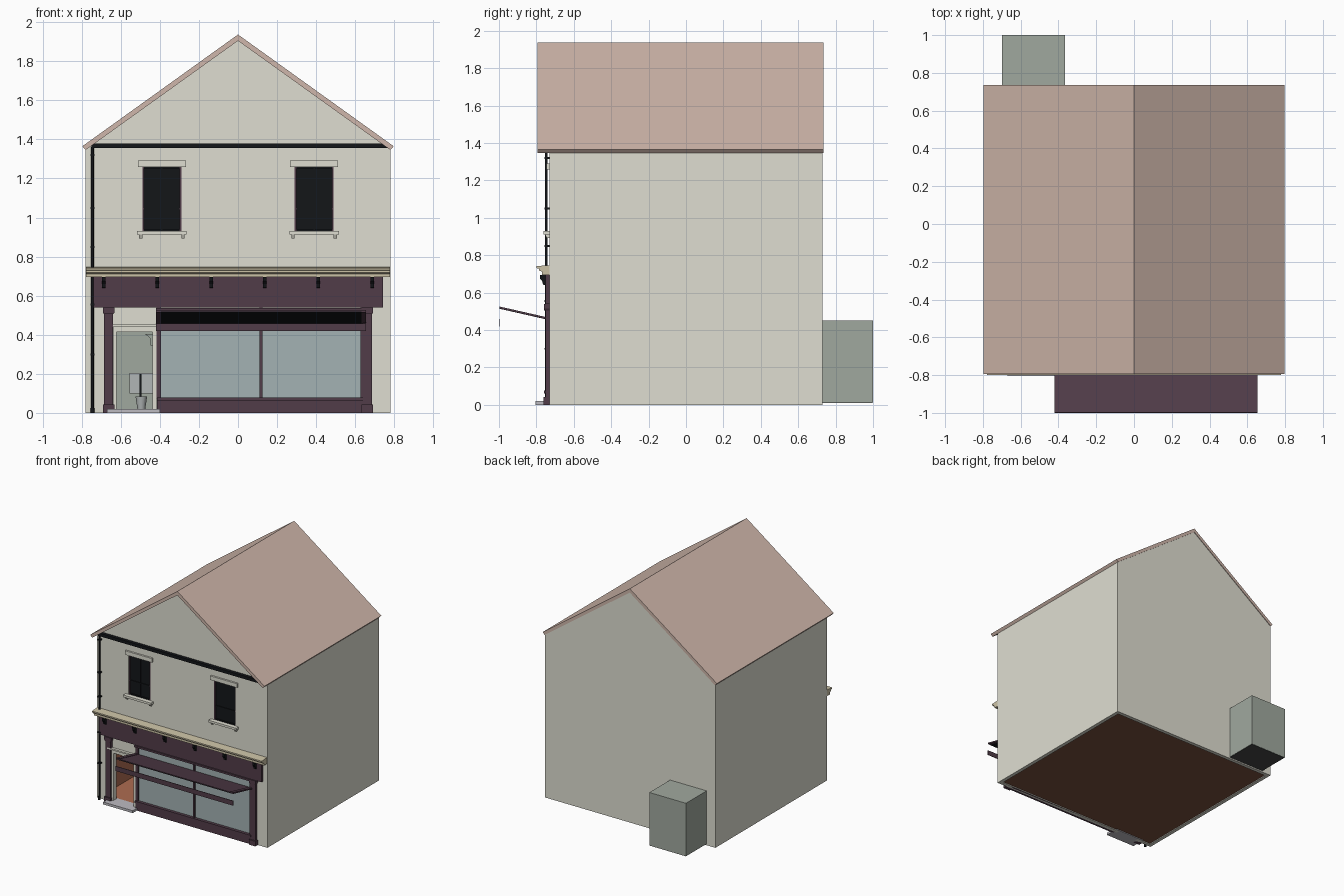
import bpy, bmesh, math
from mathutils import Vector

if "Cube" in bpy.data.objects:
    bpy.data.objects.remove(bpy.data.objects["Cube"])

def mat(name, r, g, b):
    m = bpy.data.materials.new(name)
    m.diffuse_color = (*[(c / 255) ** 2.2 for c in (r, g, b)], 1)
    m.use_nodes = True
    m.node_tree.nodes["Principled BSDF"].inputs["Base Color"].default_value = m.diffuse_color
    return m

CREAM = mat("cream_render", 222, 221, 208)
TILE = mat("roof_tile", 206, 181, 169)
PLUM = mat("plum_paint", 82, 62, 74)
STONE = mat("cornice_stone", 203, 193, 165)
IRON = mat("black_iron", 26, 28, 31)
GLASS = mat("shop_glass", 162, 177, 178)
SAGE = mat("sage_wall", 159, 167, 157)
TERRA = mat("terracotta", 172, 108, 82)
EARTH = mat("floor_underside", 120, 80, 64)
STEP = mat("step_stone", 188, 186, 192)
DARK = mat("dark_floor", 70, 72, 72)
GREY = mat("porcelain", 175, 180, 180)

def finish(name, bm, m):
    bmesh.ops.recalc_face_normals(bm, faces=bm.faces)
    me = bpy.data.meshes.new(name)
    bm.to_mesh(me)
    bm.free()
    ob = bpy.data.objects.new(name, me)
    bpy.context.collection.objects.link(ob)
    if m:
        me.materials.append(m)
    return ob

def box(name, x, y, z, m):
    bm = bmesh.new()
    bmesh.ops.create_cube(bm, size=1)
    for v in bm.verts:
        v.co = [lo + (c + .5) * (hi - lo) for c, (lo, hi) in zip(v.co, (x, y, z))]
    return finish(name, bm, m)

def prism(name, pts, axis, lo, hi, m):
    """Extrude a profile: (x, z) along y, or (y, z) along x."""
    bm = bmesh.new()
    co = (lambda p: (p[0], lo, p[1])) if axis == 'y' else (lambda p: (lo, p[0], p[1]))
    f = bm.faces.new([bm.verts.new(co(p)) for p in pts])
    ext = bmesh.ops.extrude_face_region(bm, geom=[f])['geom']
    d = Vector((0, hi - lo, 0)) if axis == 'y' else Vector((hi - lo, 0, 0))
    bmesh.ops.translate(bm, vec=d, verts=[v for v in ext if isinstance(v, bmesh.types.BMVert)])
    return finish(name, bm, m)

def rod(name, x, y, z0, z1, r0, r1, m, n=12):
    bm = bmesh.new()
    bmesh.ops.create_cone(bm, cap_ends=True, segments=n, radius1=r0, radius2=r1, depth=z1 - z0)
    bmesh.ops.translate(bm, vec=(x, y, (z0 + z1) / 2), verts=bm.verts)
    for f in bm.faces:
        f.smooth = len(f.verts) == 4
    for e in bm.edges:
        e.smooth = all(f.smooth for f in e.link_faces)
    return finish(name, bm, m)

def cut(ob, x, y, z):
    c = box(ob.name + "_cutter", x, y, z, None)
    c.hide_render = True
    c.hide_set(True)
    b = ob.modifiers.new("opening", 'BOOLEAN')
    b.operation, b.solver, b.object = 'DIFFERENCE', 'EXACT', c

# House shell: gabled block, hollowed, with door and window openings
house = prism("house_walls", [(-.78, 0), (.78, 0), (.78, 1.35), (0, 1.91), (-.78, 1.35)],
              'y', -.73, .73, CREAM)
cut(house, (-.75, .75), (-.70, .70), (-.1, 1.32))
cut(house, (-.625, -.435), (-.8, -.65), (-.1, .415))
cut(house, (-.40, .635), (-.8, -.65), (.06, .53))
cut(house, (-.65, -.41), (.65, .8), (.015, .42))
for cx in (-.39, .39):
    cut(house, (cx - .1, cx + .1), (-.8, -.65), (.93, 1.258))
box("shop_floor", (-.755, .755), (-.705, .705), (.006, .012), EARTH)
box("shop_floor_tiles", (-.755, .755), (-.705, .705), (.012, .02), TERRA)
box("shop_ceiling", (-.755, .755), (-.705, .705), (.64, .66), CREAM)
box("shop_side_lining", (-.752, -.742), (-.70, .70), (.02, .64), TERRA)

# Roof: two slabs in one chevron profile
prism("roof", [(-.797, 1.365), (0, 1.937), (.797, 1.365), (.78, 1.346), (0, 1.905), (-.78, 1.346)],
      'y', -.793, .735, TILE)

# Rear annex: open towards the shop
annex = box("rear_annex", (-.70, -.365), (.725, 1.0), (.012, .45), SAGE)
cut(annex, (-.68, -.385), (.70, .985), (-.1, .435))
box("annex_floor", (-.698, -.367), (.72, .998), (.01, .02), DARK)
rod("toilet_bowl", -.495, .85, .02, .085, .02, .03, GREY)
box("toilet_cistern", (-.555, -.435), (.93, .984), (.10, .205), GREY)
box("toilet_pipe", (-.505, -.495), (.92, .93), (.085, .20), IRON)

# Gutter and downpipe
box("gutter", (-.75, .77), (-.757, -.725), (1.355, 1.38), IRON)
rod("downpipe", -.745, -.748, .02, 1.36, .007, .007, IRON)
rod("downpipe_shoe", -.745, -.75, 0, .025, .011, .009, IRON)
for z in (.30, .555, .85, 1.05, 1.32):
    box("downpipe_clip", (-.756, -.734), (-.757, -.729), (z - .005, z + .005), IRON)

# Upper windows
for cx in (-.39, .39):
    box("sash_glass", (cx - .1, cx + .1), (-.716, -.708), (.93, 1.258), IRON)
    for s in (-1, 1):
        a, b = sorted((cx + s * .1, cx + s * .091))
        box("sash_stile", (a, b), (-.727, -.71), (.93, 1.258), PLUM)
    for z in (.93, 1.25):
        box("sash_rail", (cx - .1, cx + .1), (-.726, -.71), (z, z + .008), IRON)
    box("sash_bar", (cx - .003, cx + .003), (-.721, -.71), (.93, 1.258), IRON)
    box("meeting_rail", (cx - .1, cx + .1), (-.722, -.71), (1.04, 1.048), IRON)
    box("lintel", (cx - .123, cx + .123), (-.745, -.725), (1.258, 1.291), CREAM)
    box("sill", (cx - .127, cx + .127), (-.762, -.715), (.912, .93), CREAM)
    for s in (-1, 1):
        x = cx + s * .108
        prism("sill_bracket", [(-.755, .912), (-.729, .912), (-.729, .893), (-.745, .893)],
              'x', x - .008, x + .008, CREAM)

# Shopfront fascia with moulded cornice and brackets
prism("cornice", [(-.725, .695), (-.77, .695), (-.77, .712), (-.785, .718), (-.785, .728),
                  (-.80, .731), (-.80, .742), (-.725, .747)], 'x', -.777, .777, STONE)
box("fascia", (-.747, .742), (-.752, -.725), (.54, .697), PLUM)
for i in range(6):
    x = -.688 + i * .275
    prism("fascia_bracket", [(-.75, .695), (-.78, .695), (-.78, .675), (-.768, .66), (-.765, .643),
                             (-.75, .638)], 'x', x - .009, x + .009, IRON)

# Pilasters
for cx in (-.662, .662):
    box("pilaster", (cx - .023, cx + .023), (-.752, -.725), (0, .54), PLUM)
    box("pilaster_base", (cx - .03, cx + .03), (-.762, -.725), (0, .042), PLUM)
    prism("pilaster_capital", [(cx - .024, .505), (cx + .024, .505), (cx + .03, .515),
                               (cx + .03, .54), (cx - .03, .54), (cx - .03, .515)],
          'y', -.76, -.725, PLUM)

# Doorway
box("door_step", (-.67, -.40), (-.805, -.69), (0, .02), STEP)
for a, b in ((-.638, -.622), (-.438, -.418)):
    box("door_jamb", (a, b), (-.742, -.70), (.02, .44), CREAM)
box("door_head", (-.638, -.418), (-.742, -.70), (.413, .44), CREAM)
box("door_hood", (-.672, -.412), (-.752, -.725), (.44, .452), CREAM)
prism("door_bracket", [(-.478, .405), (-.438, .405), (-.438, .345), (-.448, .345), (-.452, .385)],
      'y', -.715, -.705, SAGE)

# Shop window
box("shop_window_glass", (-.405, .64), (-.733, -.727), (.07, .53), GLASS)
box("stall_riser", (-.415, .645), (-.75, -.705), (0, .07), PLUM)
box("window_sill", (-.415, .645), (-.758, -.715), (.062, .078), PLUM)
for a, b in ((-.417, -.395), (.626, .645), (.109, .125)):
    box("window_mullion", (a, b), (-.746, -.718), (.07, .54), PLUM)
box("window_head", (-.42, .65), (-.757, -.718), (.522, .537), PLUM)

# Awning: plum top, dark underside, side rails and hanging valance
def awning(name, x0, x1, lo, hi, m):
    prism(name, [(-.742, .46 + lo), (-.998, .518 + lo), (-.998, .518 + hi), (-.742, .46 + hi)],
          'x', x0, x1, m)
awning("awning_top", -.415, .652, 0, .005, PLUM)
awning("awning_underside", -.395, .632, -.004, 0, IRON)
for a, b in ((-.42, -.39), (.625, .655)):
    awning("awning_rail", a, b, -.003, .008, PLUM)
box("awning_valance", (-.42, .655), (-1.0, -.996), (.418, .458), PLUM)
